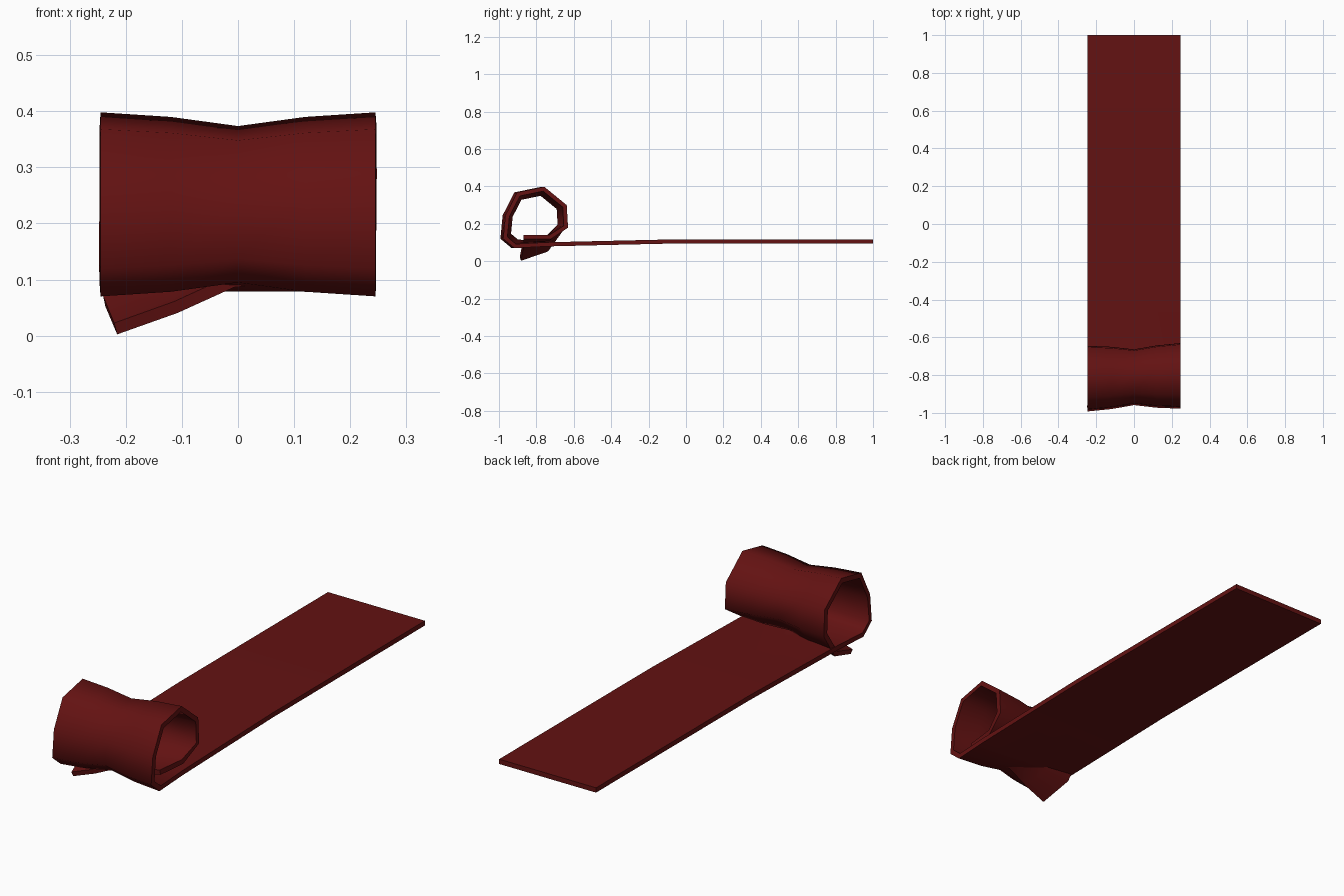
import bpy, bmesh, math

if "Cube" in bpy.data.objects:
    bpy.data.objects.remove(bpy.data.objects["Cube"])

# Dark red cloth
cloth = bpy.data.materials.new("dark_red")
cloth.diffuse_color = (0.125, 0.006, 0.006, 1)
cloth.use_nodes = True
cloth.node_tree.nodes["Principled BSDF"].inputs["Base Color"].default_value = cloth.diffuse_color

# Outer path of the band: y, z, pinch weight, twist in degrees, width factor
PATH = [
    (1.00, 0.095, 0, 0, 1), (-0.10, 0.094, 0, 0, 1),
    (-0.45, 0.086, 0, 0, 1), (-0.75, 0.079, 0, 0, 1),      # flat strip
    (-0.925, 0.070, 1, 0, 1), (-0.985, 0.120, 1, 0, 1),
    (-0.973, 0.245, 1, 0, 1), (-0.91, 0.368, 1, 0, 1),
    (-0.765, 0.398, 1, 0, 1), (-0.645, 0.300, 1, 0, 1),
    (-0.638, 0.180, 1, 0, 1),                              # roll
    (-0.73, 0.085, 1, 8, 0.96), (-0.875, 0.060, 1, 15, 0.91),  # twisted tail
]
COLUMNS = [(-0.245, 1), (-0.12, 0.95), (0, 0.85), (0.12, 0.95), (0.245, 1)]
CY, CZ = -0.81, 0.235  # roll centre


def band_point(station, column):
    y, z, weight, twist, width = station
    x, pinch = column
    s = 1 + (pinch - 1) * weight
    y = CY + (y - CY) * s + 0.03 * x * weight
    z = CZ + (z - CZ) * s
    x *= width
    a = math.radians(twist)
    return (x * math.cos(a) - (z - 0.06) * math.sin(a) if a else x,
            max(-1, y),
            max(0, z + x * math.sin(a)))


# Rolled band: one sheet, thickened inwards
bm = bmesh.new()
rows = [[bm.verts.new(band_point(p, c)) for c in COLUMNS] for p in PATH]
for a, b in zip(rows, rows[1:]):
    for j in range(len(COLUMNS) - 1):
        bm.faces.new((a[j], a[j + 1], b[j + 1], b[j]))
mesh = bpy.data.meshes.new("rolled_band")
bm.to_mesh(mesh)
bm.free()
mesh.materials.append(cloth)
band = bpy.data.objects.new("rolled_band", mesh)
bpy.context.collection.objects.link(band)

solid = band.modifiers.new("thickness", 'SOLIDIFY')
solid.thickness = 0.022
solid.offset = -1
solid.use_even_offset = True

bpy.context.view_layer.objects.active = band
band.select_set(True)
bpy.ops.object.modifier_apply(modifier=solid.name)
bpy.ops.object.shade_smooth_by_angle(angle=math.radians(75))
